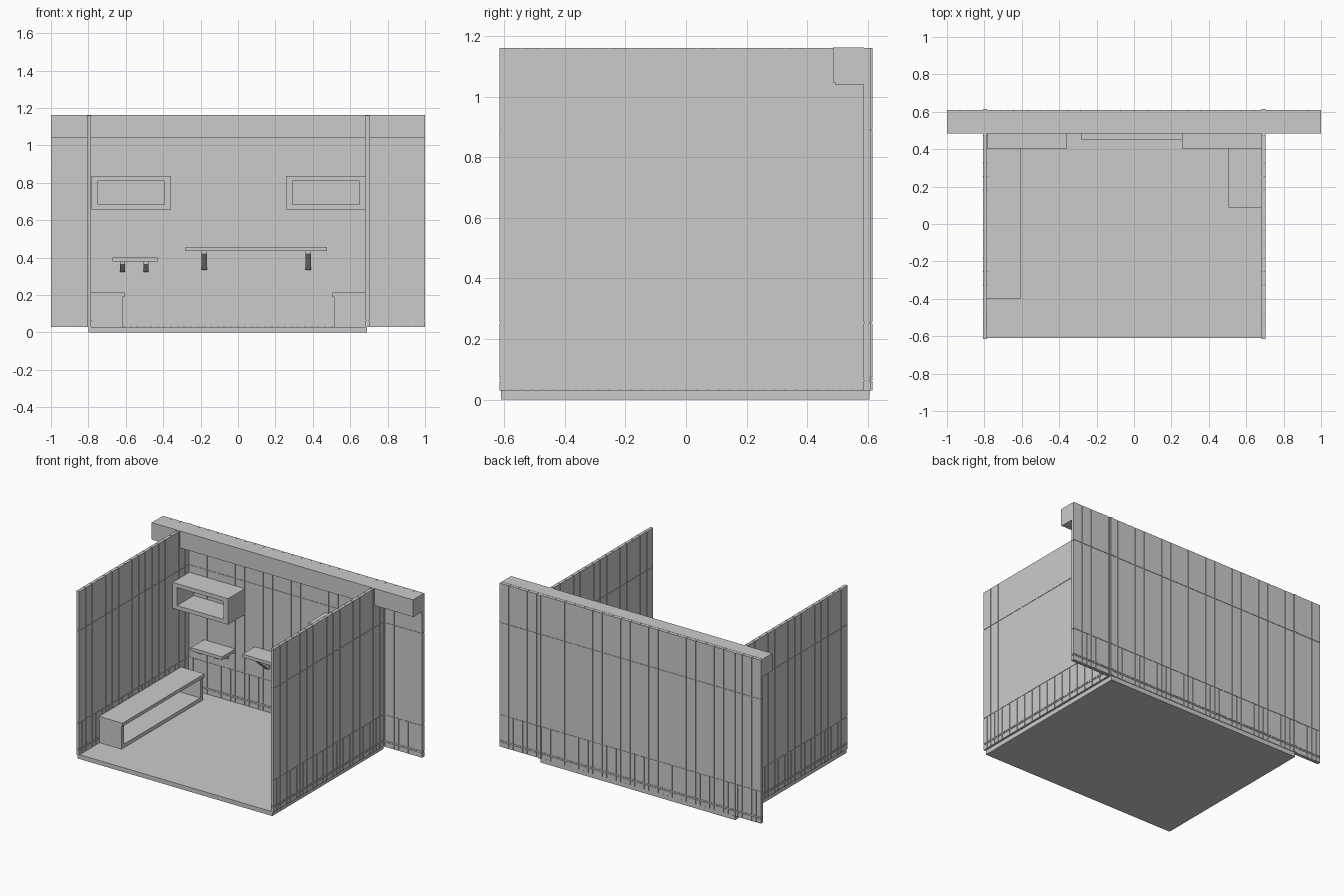
import bpy, bmesh
from mathutils import Vector

if "Cube" in bpy.data.objects:
    bpy.data.objects.remove(bpy.data.objects["Cube"])


def add_box(bm, x, y, z):
    """Add an axis-aligned box given three (low, high) ranges."""
    v = bmesh.ops.create_cube(bm, size=1)["verts"]
    for p in v:
        p.co = Vector([(r[0] + r[1]) / 2 + c * (r[1] - r[0])
                       for r, c in zip((x, y, z), p.co)])
    return v


def finish(bm, name):
    bmesh.ops.recalc_face_normals(bm, faces=bm.faces)
    me = bpy.data.meshes.new(name)
    bm.to_mesh(me)
    bm.free()
    ob = bpy.data.objects.new(name, me)
    bpy.context.collection.objects.link(ob)
    return ob


def boxes(name, *parts):
    bm = bmesh.new()
    for p in parts:
        add_box(bm, *p)
    return finish(bm, name)


# rows of vertical boards: z range and board width
ROWS = [((0.03, 0.062), 0.036), ((0.075, 0.251), 0.036),
        ((0.256, 0.889), 0.0715), ((0.892, 1.16), 0.0715)]
GAP = 0.004
GROOVE = 0.003


def plank_wall(name, along_x, span, depth):
    bm = bmesh.new()

    def part(s, d, z):
        add_box(bm, *((s, d, z) if along_x else (d, s, z)))

    # recessed core behind the grooves
    part((span[0] + GROOVE, span[1] - GROOVE),
         (depth[0] + GROOVE, depth[1] - GROOVE), (0.032, 1.158))
    # boards
    for z, width in ROWS:
        n = round((span[1] - span[0]) / width)
        step = (span[1] - span[0] + GAP) / n
        for i in range(n):
            a = span[0] + i * step
            part((a, a + step - GAP), depth, z)
    # skirting rail
    part(span, depth, (0.065, 0.073))
    return finish(bm, name)


# floor
boxes("floor", ((-0.80, 0.69), (-0.61, 0.605), (0, 0.03)))

# walls
plank_wall("back_wall", True, (-1, 1), (0.585, 0.609))
plank_wall("left_wall", False, (-0.615, 0.615), (-0.807, -0.785))
plank_wall("right_wall", False, (-0.615, 0.615), (0.682, 0.704))

# header beam along the top of the back wall
bm = bmesh.new()
add_box(bm, (-1, 1), (0.485, 0.587), (1.04, 1.161))
low = [e for e in bm.edges if all(v.co.y < 0.5 and v.co.z < 1.05 for v in e.verts)]
bmesh.ops.bevel(bm, geom=low, offset=0.006, segments=2, affect='EDGES')
finish(bm, "header_beam")


# open box shelves
def box_shelf(name, x0, x1):
    y, z0, z1, t = (0.403, 0.585), 0.657, 0.837, 0.028
    boxes(name, ((x0, x1), y, (z1 - t, z1)), ((x0, x1), y, (z0, z0 + t)),
          ((x0, x0 + 0.034), y, (z0 + t, z1 - t)),
          ((x1 - 0.034, x1), y, (z0 + t, z1 - t)))


box_shelf("left_box_shelf", -0.782, -0.358)
box_shelf("right_box_shelf", 0.257, 0.683)


# bracketed shelves: board and triangular supports
def bracket_shelf(name, x, z, y0, drop, centres):
    boxes(name + "_board", (x, (y0, 0.585), z))
    for i, c in enumerate(centres):
        bm = bmesh.new()
        outline = [(y0 + 0.02, z[0]), (0.585, z[0]), (0.585, z[0] - drop),
                   (0.57, z[0] - drop), (y0 + 0.02, z[0] - 0.015)]
        face = bm.faces.new([bm.verts.new((c - 0.014, a, b)) for a, b in outline])
        ext = bmesh.ops.extrude_face_region(bm, geom=[face])["geom"]
        for v in ext:
            if isinstance(v, bmesh.types.BMVert):
                v.co.x += 0.028
        finish(bm, f"{name}_bracket_{i + 1}")


bracket_shelf("long_shelf", (-0.28, 0.475), (0.434, 0.456), 0.45, 0.10, (-0.18, 0.375))
bracket_shelf("small_shelf", (-0.67, -0.43), (0.379, 0.401), 0.44, 0.055, (-0.617, -0.492))


# benches: overhanging seat on a hollow base open to the room
def bench(name, wall_x, side, y0, y1):
    def xr(d0, d1):
        return tuple(sorted((wall_x + side * d0, wall_x + side * d1)))
    boxes(name + "_seat", (xr(0, 0.18), (y0, y1), (0.19, 0.214)))
    base = xr(0, 0.17)
    boxes(name + "_base",
          (base, (y0 + 0.005, y0 + 0.03), (0.03, 0.19)),
          (base, (y1 - 0.03, y1), (0.03, 0.19)),
          (base, (y0 + 0.03, y1 - 0.03), (0.03, 0.055)))


bench("left_bench", -0.787, 1, -0.397, 0.50)
bench("right_bench", 0.684, -1, 0.088, 0.585)
